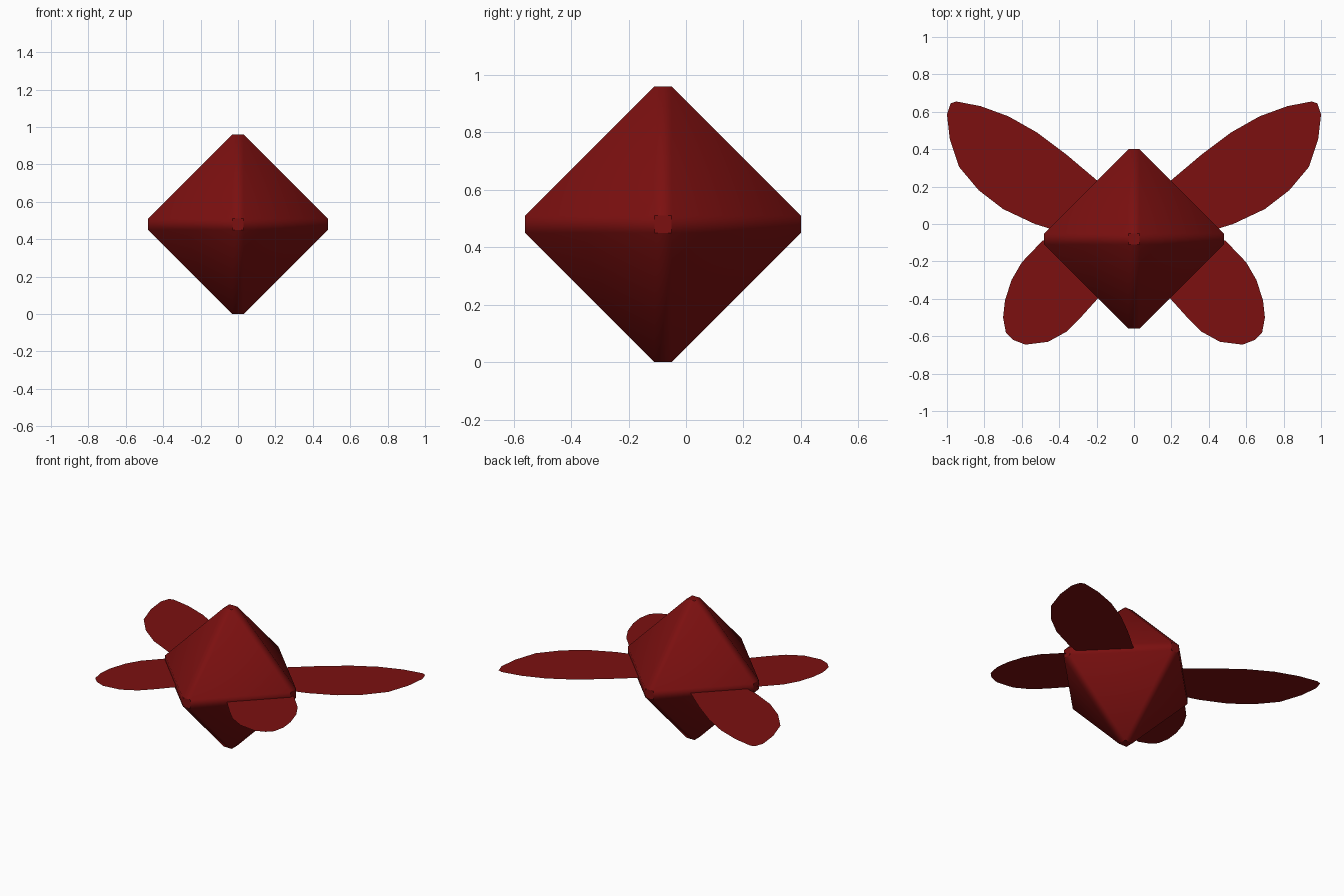
import bpy, bmesh, math
from mathutils import Vector

if "Cube" in bpy.data.objects:
    bpy.data.objects.remove(bpy.data.objects["Cube"])

CENTRE = Vector((0, -0.08, 0.48))

red = bpy.data.materials.new("dark_red")
red.diffuse_color = (0.2, 0.005, 0.005, 1)
red.use_nodes = True
red.node_tree.nodes["Principled BSDF"].inputs["Base Color"].default_value = red.diffuse_color


def make_object(name, bm):
    mesh = bpy.data.meshes.new(name)
    bm.to_mesh(mesh)
    bm.free()
    mesh.materials.append(red)
    obj = bpy.data.objects.new(name, mesh)
    bpy.context.collection.objects.link(obj)
    return obj


# Gem body: octahedron with chamfered edges and square tips
R, C = 0.48, 0.03
bm = bmesh.new()
for axis in range(3):
    for s in (-1, 1):
        for a in (-C, C):
            for b in (-C, C):
                p = Vector((0, 0, 0))
                p[axis], p[(axis + 1) % 3], p[(axis + 2) % 3] = s * R, a, b
                bm.verts.new(CENTRE + p)
bmesh.ops.convex_hull(bm, input=bm.verts[:])
bmesh.ops.dissolve_limit(bm, angle_limit=math.radians(2), verts=bm.verts[:], edges=bm.edges[:])
bmesh.ops.recalc_face_normals(bm, faces=bm.faces[:])
body = make_object("gem_body", bm)
bpy.context.view_layer.objects.active = body
body.select_set(True)
bpy.ops.object.shade_smooth_by_angle(angle=math.radians(40))


# Flat wings: one outline each, mirrored to the other side
def wing_pair(name, outline):
    bm = bmesh.new()
    face = bm.faces.new([bm.verts.new((x, y, 0.477)) for x, y in outline])
    face.normal_update()
    if face.normal.z < 0:
        face.normal_flip()
    obj = make_object(name, bm)
    obj.modifiers.new("mirror", 'MIRROR').use_axis[0] = True
    return obj


wing_pair("rear_wings", [
    (0.06, 0.0), (0.09, 0.11), (0.20, 0.235), (0.36, 0.37), (0.52, 0.49), (0.67, 0.575),
    (0.82, 0.63), (0.95, 0.655), (0.98, 0.645), (1.0, 0.585), (0.985, 0.455),
    (0.935, 0.305), (0.83, 0.18), (0.70, 0.08), (0.53, 0.0), (0.40, -0.04),
    (0.25, -0.06), (0.12, -0.05)])
wing_pair("front_wings", [
    (0.08, -0.13), (0.12, -0.25), (0.195, -0.40), (0.285, -0.50), (0.36, -0.575),
    (0.46, -0.63), (0.58, -0.645), (0.645, -0.62), (0.685, -0.58), (0.70, -0.50),
    (0.69, -0.41), (0.655, -0.30), (0.60, -0.205), (0.49, -0.09), (0.36, -0.06),
    (0.20, -0.07)])
